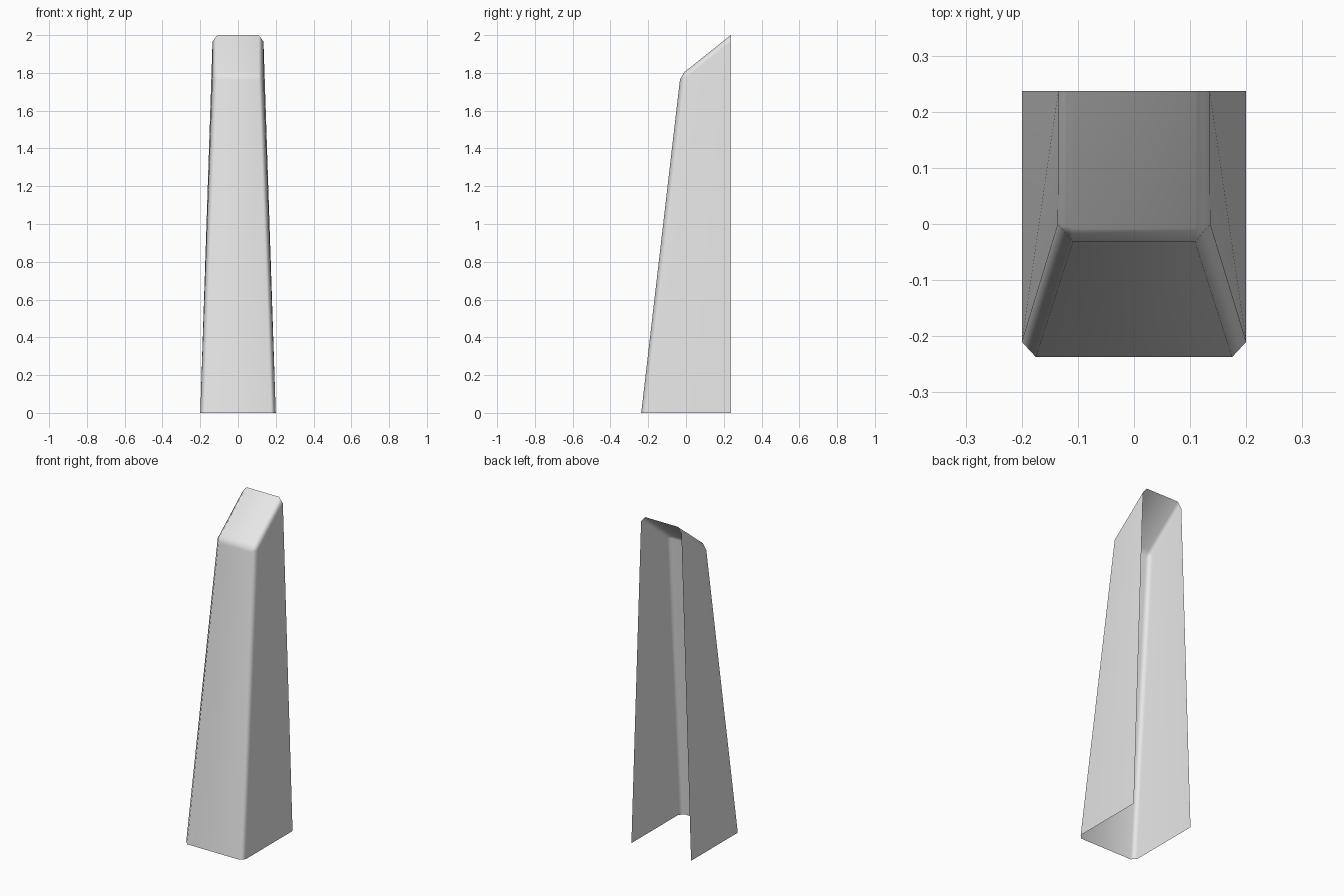
import bpy
import bmesh

cube = bpy.data.objects.get("Cube")
if cube:
    bpy.data.objects.remove(cube, do_unlink=True)

grey = bpy.data.materials.new("light grey")
grey.use_nodes = True
grey.diffuse_color = (0.8, 0.8, 0.8, 1)
grey.node_tree.nodes["Principled BSDF"].inputs["Base Color"].default_value = (0.8, 0.8, 0.8, 1)

# Front and sloping top: half width, y, z from the foot to the upper back edge
FRONT = [(0.175, -0.237, 0), (0.109, -0.032, 1.765), (0.109, -0.008, 1.805), (0.109, 0.237, 2)]
# Side panel rim: foot, shoulder, upper back corner, back foot
SIDE = [(0.2, -0.21, 0), (0.136, 0, 1.775), (0.135, 0.237, 1.967), (0.2, 0.237, 0)]

bm = bmesh.new()
centre = [bm.verts.new((0, y, z)) for x, y, z in FRONT]
edge = [bm.verts.new(p) for p in FRONT]
rim = [bm.verts.new(p) for p in SIDE]

# Front panel, rounded fold and sloping cap
for i in range(len(FRONT) - 1):
    bm.faces.new((centre[i], edge[i], edge[i + 1], centre[i + 1]))

# Chamfer up the front corner, around the shoulder and along the cap
bm.faces.new((edge[0], rim[0], rim[1], edge[1]))
bm.faces.new((edge[1], rim[1], edge[2]))
bm.faces.new((edge[2], rim[1], rim[2], edge[3]))

# Side panel; the back and the foot stay open
bm.faces.new((rim[0], rim[3], rim[2], rim[1]))

for face in bm.faces:
    face.smooth = True
mesh = bpy.data.meshes.new("tapered_cover")
bm.to_mesh(mesh)
bm.free()
mesh.materials.append(grey)

cover = bpy.data.objects.new("tapered_cover", mesh)
bpy.context.collection.objects.link(cover)

# Other half, with shading that favours the large panels
mirror = cover.modifiers.new("mirror", "MIRROR")
mirror.use_clip = True
normals = cover.modifiers.new("panel_shading", "WEIGHTED_NORMAL")
normals.weight = 50
